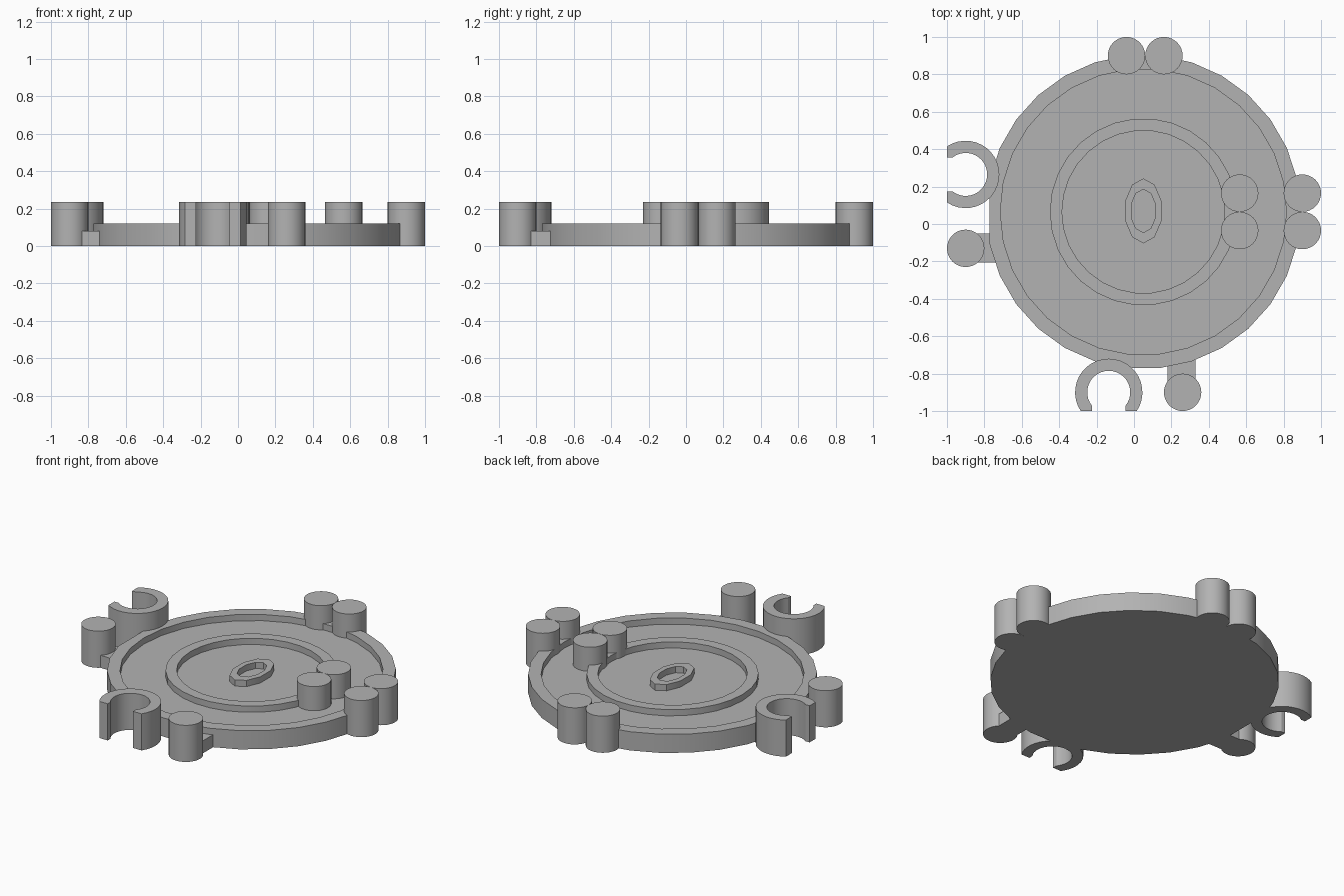
import bpy, bmesh
from math import sin, cos, pi, acos, asin, radians

if "Cube" in bpy.data.objects:
    bpy.data.objects.remove(bpy.data.objects["Cube"], do_unlink=True)

grey = bpy.data.materials.new("plain_grey")
grey.use_nodes = True
colour = (0.45, 0.45, 0.45, 1)
grey.diffuse_color = colour
grey.node_tree.nodes["Principled BSDF"].inputs["Base Color"].default_value = colour

CX, CY = 0.05, 0.065          # disc centre
FLOOR, RIM, TALL = 0.08, 0.12, 0.235


def finish(name, bm, loc=(0, 0, 0), turn=0):
    bmesh.ops.recalc_face_normals(bm, faces=bm.faces)
    mesh = bpy.data.meshes.new(name)
    bm.to_mesh(mesh)
    bm.free()
    mesh.materials.append(grey)
    ob = bpy.data.objects.new(name, mesh)
    bpy.context.collection.objects.link(ob)
    ob.location = loc
    ob.rotation_euler.z = turn
    bpy.ops.object.select_all(action='DESELECT')
    ob.select_set(True)
    bpy.context.view_layer.objects.active = ob
    bpy.ops.object.shade_smooth_by_angle(angle=radians(30))
    return ob


def lathe(name, profile, sides, loc, closed=False, stretch=1, start=0):
    """Turn (radius, z) points about z; cap the ends unless the profile is closed."""
    bm = bmesh.new()
    angles = [start + 2 * pi * i / sides for i in range(sides)]
    rings = [[bm.verts.new((r * cos(a), r * sin(a) * stretch, z)) for a in angles]
             for r, z in profile]
    pairs = list(zip(rings, rings[1:]))
    if closed:
        pairs.append((rings[-1], rings[0]))
    else:
        bm.faces.new(rings[0])
        bm.faces.new(rings[-1])
    for a, b in pairs:
        for i in range(sides):
            j = (i + 1) % sides
            bm.faces.new((a[i], a[j], b[j], b[i]))
    return finish(name, bm, loc)


def prism(name, outline, height, loc=(0, 0, 0), turn=0):
    bm = bmesh.new()
    face = bm.faces.new([bm.verts.new((x, y, 0)) for x, y in outline])
    top = bmesh.ops.extrude_face_region(bm, geom=[face])["geom"]
    bmesh.ops.translate(bm, vec=(0, 0, height),
                        verts=[v for v in top if isinstance(v, bmesh.types.BMVert)])
    return finish(name, bm, loc, turn)


# Disc with raised rim and raised inner ring, trimmed flat on its -x side
disc = lathe("disc", [(0.84, 0), (0.84, RIM), (0.765, RIM), (0.765, FLOOR),
                      (0.5, FLOOR), (0.5, RIM), (0.435, RIM), (0.435, FLOOR)],
             30, (CX, CY, 0))
for v in disc.data.vertices:
    v.co.x = max(v.co.x, -0.772 - CX)

# Small oval ring in the middle
lathe("oval_ring", [(0.102, FLOOR - 0.01), (0.102, RIM), (0.068, RIM), (0.068, FLOOR - 0.01)],
      10, (CX, 0.07, 0), closed=True, stretch=1.7, start=pi / 2)
bpy.data.objects["oval_ring"].data.update()

# Upright pegs
pegs = {"back_peg": [(-0.04, 0.9), (0.16, 0.9)],
        "side_peg": [(0.9, 0.165), (0.9, -0.035)],
        "inner_peg": [(0.565, 0.165), (0.565, -0.035)],
        "connector_peg": [(-0.9, -0.13), (0.26, -0.9)]}
for name, spots in pegs.items():
    for i, (x, y) in enumerate(spots):
        lathe(f"{name}_{i + 1}", [(0.1, 0), (0.1, TALL)], 32, (x, y, 0))

# Low tabs joining the connector pegs to the disc
prism("side_tab", [(-0.9, -0.205), (-0.65, -0.205), (-0.65, -0.05), (-0.9, -0.05)], FLOOR)
prism("front_tab", [(0.18, -0.9), (0.33, -0.9), (0.33, -0.66), (0.18, -0.66)], FLOOR)

# Open clips with a slot in the mouth
OUTER, INNER, MOUTH, CUT = 0.18, 0.115, 0.09, 0.1
a_out, a_in = acos(-CUT / OUTER), pi - asin(MOUTH / INNER)
STEPS = 24
arc = lambda r, a: [(r * cos(a * t), r * sin(a * t))
                    for t in [2 * i / STEPS - 1 for i in range(STEPS + 1)]]
clip = arc(OUTER, a_out) + [(-CUT, MOUTH)] + arc(INNER, a_in)[::-1] + [(-CUT, -MOUTH)]
prism("side_clip", clip, TALL, (-0.9, 0.265, 0))
prism("front_clip", clip, TALL, (-0.135, -0.9, 0), pi / 2)
